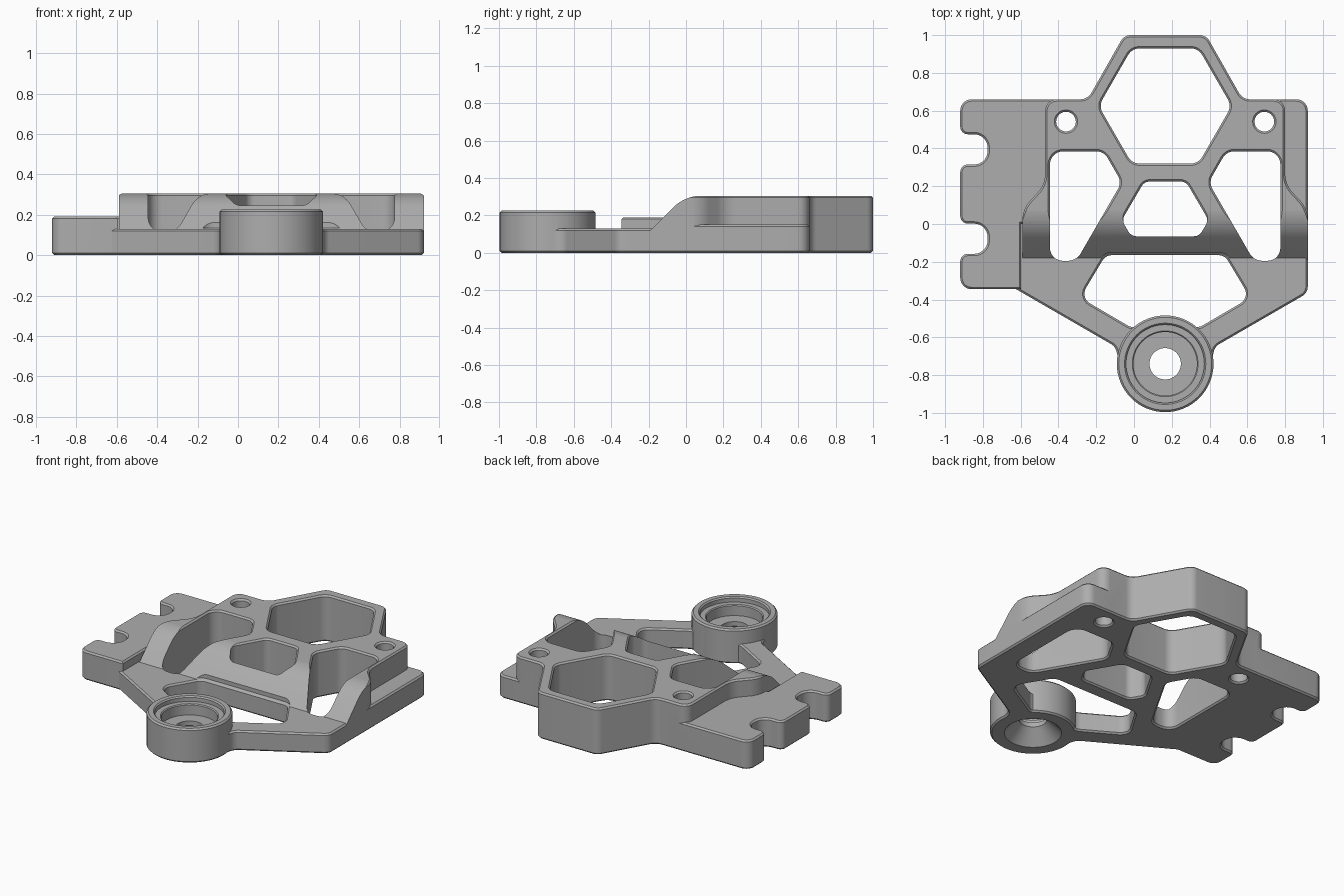
import bpy, bmesh, math
from mathutils import Vector

if "Cube" in bpy.data.objects:
    bpy.data.objects.remove(bpy.data.objects["Cube"], do_unlink=True)

grey = bpy.data.materials.new("cast_grey")
grey.use_nodes = True
COLOUR = (0.42, 0.42, 0.42, 1)
grey.diffuse_color = COLOUR
grey.node_tree.nodes["Principled BSDF"].inputs["Base Color"].default_value = COLOUR

AXIS = 0.165      # symmetry line of the frame
CH = 0.01         # edge chamfer
TOP = 0.305       # raised frame height
LOW = 0.13        # front arm height


def flip(points):
    """Mirror a path across the symmetry line, reversed."""
    return [(2 * AXIS - p[0],) + tuple(p[1:]) for p in reversed(points)]


def rounded(points, default=0.0, steps=7):
    """Closed counter-clockwise outline; each point is (x, y[, radius])."""
    out, n = [], len(points)
    for i, pt in enumerate(points):
        p = Vector(pt[:2])
        a = Vector(points[i - 1][:2]) - p
        b = Vector(points[(i + 1) % n][:2]) - p
        r = pt[2] if len(pt) > 2 else default
        u, v = a.normalized(), b.normalized()
        half = math.acos(max(-1, min(1, u.dot(v)))) / 2
        if r == 0 or half > 1.55:
            out.append(p)
            continue
        t = min(r / math.tan(half), 0.49 * a.length, 0.49 * b.length)
        r = t * math.tan(half)
        c = p + (u + v).normalized() * (r / math.sin(half))
        s, e = p + u * t - c, p + v * t - c
        start = math.atan2(s.y, s.x)
        turn = math.atan2(s.x * e.y - s.y * e.x, s.dot(e))
        for k in range(steps + 1):
            w = start + turn * k / steps
            out.append(c + Vector((math.cos(w), math.sin(w))) * r)
    out = [p for i, p in enumerate(out) if (p - out[i - 1]).length > 1e-5]
    area = sum(out[i - 1].x * p.y - out[i - 1].y * p.x for i, p in enumerate(out))
    return out if area > 0 else out[::-1]


def circle(x, y, r, n=64):
    return [Vector((x + r * math.cos(math.tau * k / n),
                    y + r * math.sin(math.tau * k / n))) for k in range(n)]


def grow(outline, d):
    """Offset an outline outwards by d."""
    res, n = [], len(outline)
    for i, p in enumerate(outline):
        e = (p - outline[i - 1]).normalized()
        f = (outline[(i + 1) % n] - p).normalized()
        n1, n2 = Vector((e.y, -e.x)), Vector((f.y, -f.x))
        res.append(p + (n1 + n2) * (d / (1 + n1.dot(n2))))
    return res


def loft(name, outline, levels, along_x=False):
    """Solid through copies of an outline; levels are (height, offset)."""
    bm = bmesh.new()
    rings = []
    for h, d in levels:
        ring = grow(outline, d)
        rings.append([bm.verts.new((h, p.x, p.y) if along_x else (p.x, p.y, h))
                      for p in ring])
    n = len(outline)
    for lo, hi in zip(rings, rings[1:]):
        for i in range(n):
            j = (i + 1) % n
            bm.faces.new((lo[i], lo[j], hi[j], hi[i]))
    bm.faces.new(rings[0][::-1])
    bm.faces.new(rings[-1])
    mesh = bpy.data.meshes.new(name)
    bm.to_mesh(mesh)
    bm.free()
    mesh.materials.append(grey)
    obj = bpy.data.objects.new(name, mesh)
    bpy.context.scene.collection.objects.link(obj)
    return obj


def slab(name, outline, height):
    return loft(name, outline, [(0, -CH), (CH, 0), (height - CH, 0), (height, -CH)])


def opening(name, outline, height):
    """Cutter for a through hole with chamfered rims."""
    e = CH / 2
    return loft(name, outline, [(-e, CH + e), (CH, 0), (height - CH, 0),
                                (height + e, CH + e), (height + 0.2, CH + e)])


def combine(target, tool, operation):
    tool.hide_render = True
    mod = target.modifiers.new(operation, "BOOLEAN")
    mod.operation, mod.solver, mod.object = operation, "EXACT", tool
    bpy.context.view_layer.objects.active = target
    bpy.ops.object.modifier_apply(modifier=mod.name)
    bpy.data.objects.remove(tool, do_unlink=True)


# Raised frame: hexagon head, shoulders and flared flanks
half = [(-0.052, 1.0, 0.06), (-0.245, 0.66, 0.07), (-0.47, 0.66, 0.06),
        (-0.47, 0.21, 0.15), (-0.59, 0.08, 0.15), (-0.59, -0.22)]
body = slab("bracket_body", rounded(half + flip(half)), TOP)

# Curved ramp across the front of the raised frame
R = 0.22
ramp = [Vector((-0.25, 0.061))]
for k in range(11):
    w = math.radians(45 * (1 - k / 10))
    ramp.append(Vector((0.085 - R * math.sin(w), TOP + 0.0005 - R * (1 - math.cos(w)))))
ramp += [Vector((0.085, 0.4)), Vector((-0.5, 0.4)), Vector((-0.5, 0.061))]
combine(body, loft("ramp_cutter", rounded([tuple(p) for p in ramp]),
                   [(-1.2, 0), (1.2, 0)], along_x=True), "DIFFERENCE")

# Low front arms converging on the hub
arms = [(-0.64, 0.5), (-0.64, -0.336), (-0.10, -0.648, 0.06), (-0.07, -0.76),
        (0.40, -0.76), (0.43, -0.648, 0.06), (0.92, -0.365, 0.06), (0.92, 0.5)]
combine(body, slab("front_arms", rounded(arms), LOW), "UNION")

# Side ledge on the left flank
ledge = [(0.6, 0.66), (0.6, -0.05), (0.92, -0.05), (0.92, 0.66, 0.06)]
combine(body, slab("side_ledge", rounded(ledge), 0.15), "UNION")

# Notched mounting plate on the right flank
plate = [(-0.4, 0.66), (-0.92, 0.66, 0.06)]
for y in (0.395, -0.078):
    plate += [(-0.92, y + 0.08, 0.04), (-0.775, y + 0.08, 0.079),
              (-0.775, y - 0.08, 0.079), (-0.92, y - 0.08, 0.04)]
plate += [(-0.92, -0.345, 0.06), (-0.597, -0.345), (-0.597, 0), (-0.4, 0)]
combine(body, slab("notched_plate", rounded(plate), 0.19), "UNION")

# Lightening openings
hexagon = [(AXIS + 0.352 * math.cos(math.radians(a)),
            0.625 + 0.352 * math.sin(math.radians(a))) for a in range(0, 360, 60)]
side = [(-0.445, 0.385), (-0.16, 0.385), (-0.065, 0.22), (-0.305, -0.195, 0.08),
        (-0.445, -0.195, 0.08)]
middle = [(0.055, 0.225), (-0.065, 0.02), (-0.015, -0.065)]
front = [(-0.15, -0.165), (-0.285, -0.39), (-0.02, -0.545)]
for name, points, radius, height in (
        ("hexagon", hexagon, 0.07, TOP), ("right", side, 0.07, TOP),
        ("left", flip(side), 0.07, TOP), ("middle", middle + flip(middle), 0.05, TOP),
        ("front", front + flip(front), 0.06, LOW)):
    combine(body, opening(name + "_opening", rounded(points, radius), height), "DIFFERENCE")

# Bolt holes in the shoulders
for x in (-0.36, 2 * AXIS + 0.36):
    combine(body, opening("bolt_hole", circle(x, 0.542, 0.052, 32), TOP), "DIFFERENCE")

# Hub with stepped bore above and countersink below
HUB_Y, BORE = -0.74, 0.083
combine(body, slab("hub", circle(AXIS, HUB_Y, 0.256), 0.225), "UNION")
steps = [(-0.01, 0.18), (0.09, BORE), (0.12, BORE), (0.12, 0.168), (0.185, 0.168),
         (0.191, 0.174), (0.191, 0.207), (0.217, 0.207), (0.235, 0.225)]
combine(body, loft("hub_bore", circle(AXIS, HUB_Y, BORE),
                   [(z, r - BORE) for z, r in steps]), "DIFFERENCE")

# Smooth the fillets, keep the edges crisp
bpy.ops.object.select_all(action="DESELECT")
body.select_set(True)
bpy.context.view_layer.objects.active = body
bpy.ops.object.shade_smooth_by_angle(angle=math.radians(28))
